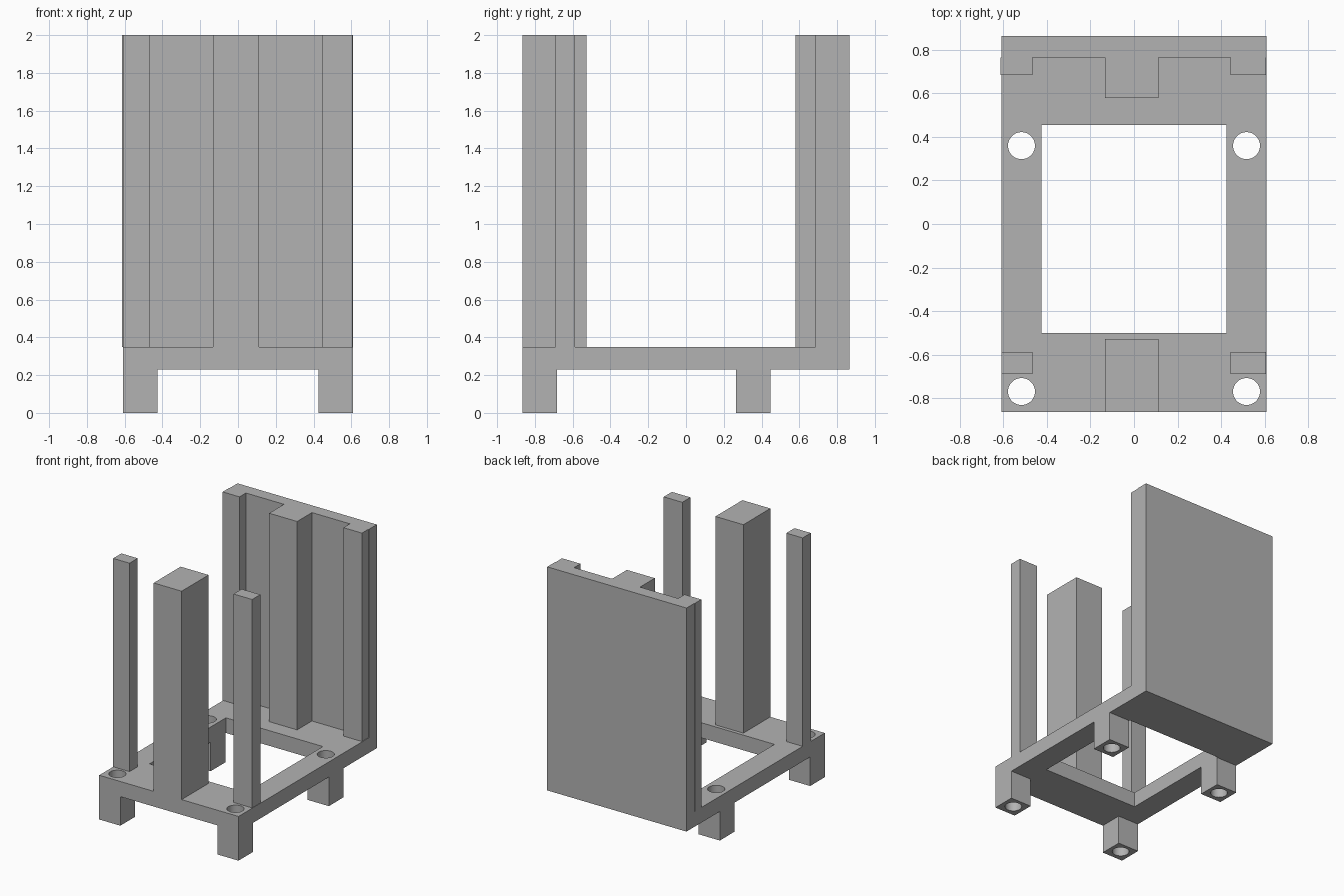
import bpy
import bmesh

cube = bpy.data.objects.get("Cube")
if cube:
    bpy.data.objects.remove(cube, do_unlink=True)

grey = bpy.data.materials.new("plain grey")
grey.use_nodes = True
colour = (0.45, 0.45, 0.45, 1)
grey.diffuse_color = colour
grey.node_tree.nodes["Principled BSDF"].inputs["Base Color"].default_value = colour

FLOOR, DECK, TOP = 0.23, 0.35, 2.0
WIDE, DEEP = 0.61, 0.865


def prism(name, outline, z0, z1):
    """Extrude a flat outline upwards from z0 to z1."""
    bm = bmesh.new()
    face = bm.faces.new([bm.verts.new((x, y, z0)) for x, y in outline])
    up = bmesh.ops.extrude_face_region(bm, geom=[face], use_keep_orig=True)
    verts = [v for v in up["geom"] if isinstance(v, bmesh.types.BMVert)]
    bmesh.ops.translate(bm, verts=verts, vec=(0, 0, z1 - z0))
    bmesh.ops.recalc_face_normals(bm, faces=bm.faces)
    mesh = bpy.data.meshes.new(name)
    bm.to_mesh(mesh)
    bm.free()
    mesh.materials.append(grey)
    obj = bpy.data.objects.new(name, mesh)
    bpy.context.collection.objects.link(obj)
    return obj


def box(name, x0, x1, y0, y1, z0, z1):
    return prism(name, [(x0, y0), (x1, y0), (x1, y1), (x0, y1)], z0, z1)


def combine(target, tool, operation):
    """Apply a boolean and discard the tool."""
    mod = target.modifiers.new(operation, "BOOLEAN")
    mod.operation, mod.object, mod.solver = operation, tool, "EXACT"
    bpy.context.view_layer.objects.active = target
    bpy.ops.object.modifier_apply(modifier=mod.name)
    bpy.data.objects.remove(tool, do_unlink=True)


# Base frame with a rectangular opening
base = box("base_frame", -WIDE, WIDE, -DEEP, DEEP, FLOOR, DECK)
combine(base, box("opening", -0.425, 0.425, -0.5, 0.455, 0, 1), "DIFFERENCE")

# Four square feet, each bored right through with a round hole
feet = [(side, y) for side in (-1, 1) for y in (-DEEP, 0.265)]
for side, y in feet:
    x0, x1 = sorted((side * 0.425, side * WIDE))
    combine(base, box("foot", x0, x1, y, y + 0.183, 0, 0.29), "UNION")
for side, y in feet:
    bpy.ops.mesh.primitive_cylinder_add(vertices=48, radius=0.062, depth=2,
                                        location=(side * 0.517, y + 0.095, 0))
    bore = bpy.context.object
    bore.data.materials.append(grey)
    combine(base, bore, "DIFFERENCE")
bpy.ops.object.select_all(action="DESELECT")
base.select_set(True)
bpy.context.view_layer.objects.active = base
bpy.ops.object.shade_smooth_by_angle()

# Front posts: one thick in the middle, one slim at each side
box("front_middle_post", -0.133, 0.112, -DEEP, -0.528, DECK, TOP)
box("front_right_post", -WIDE, -0.467, -0.69, -0.588, DECK, TOP)
box("front_left_post", 0.444, 0.607, -0.69, -0.588, DECK, TOP)

# Back wall with two corner ribs and a deeper middle rib
face, rib, deep_rib = 0.765, 0.685, 0.58
prism("back_wall", [
    (WIDE, DEEP), (-WIDE, DEEP), (-WIDE, face), (-0.614, face),
    (-0.614, rib), (-0.467, rib), (-0.467, face),
    (-0.133, face), (-0.133, deep_rib), (0.112, deep_rib), (0.112, face),
    (0.444, face), (0.444, rib), (0.606, rib), (0.606, face), (WIDE, face),
], DECK, TOP)
